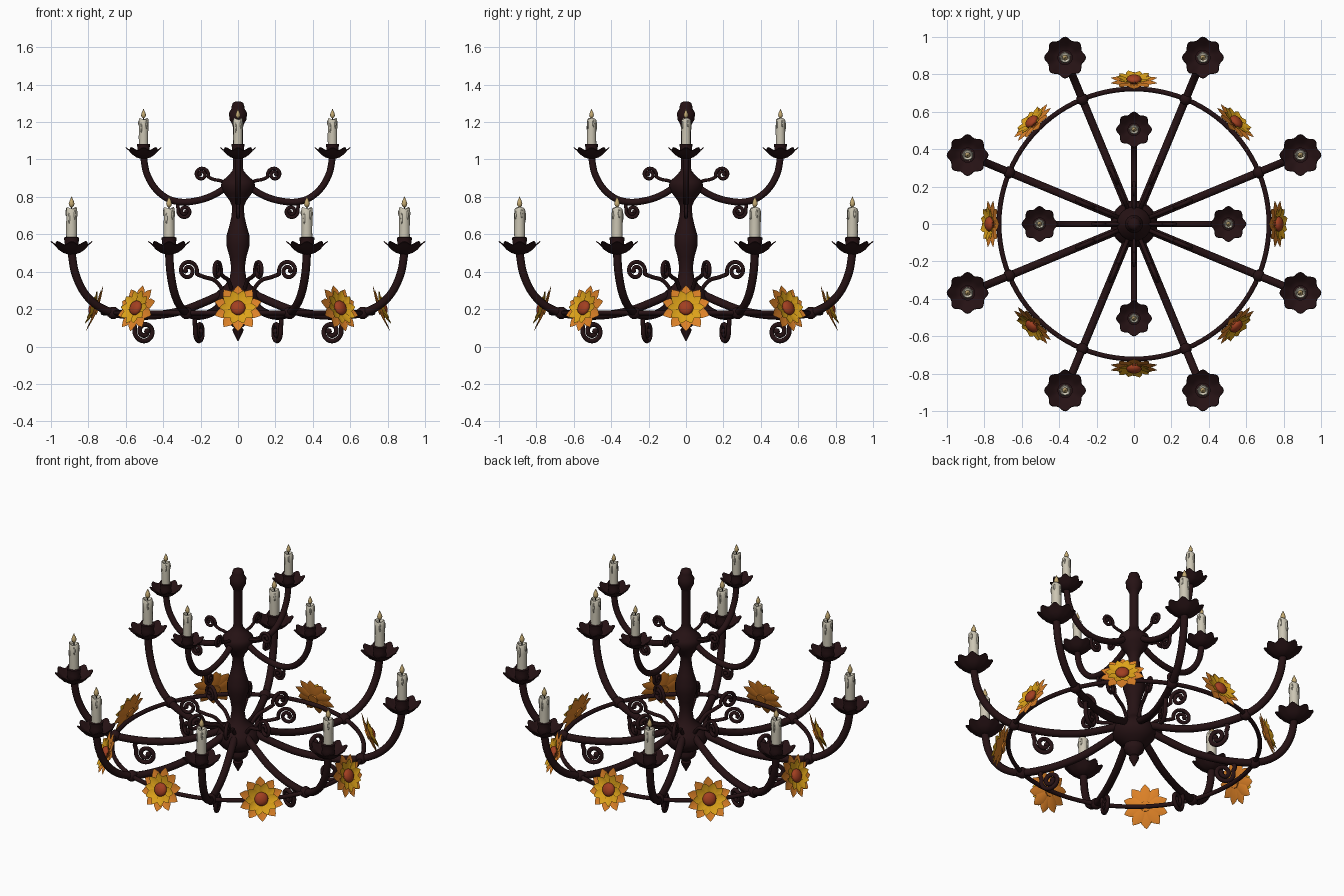
import bpy, bmesh, math
from math import sin, cos, pi, radians
from mathutils import Vector, Matrix

if "Cube" in bpy.data.objects:
    bpy.data.objects.remove(bpy.data.objects["Cube"])


def mat(name, c):
    m = bpy.data.materials.new(name)
    m.diffuse_color = (*c, 1)
    m.use_nodes = True
    m.node_tree.nodes["Principled BSDF"].inputs["Base Color"].default_value = m.diffuse_color
    return m


IRON = mat("dark_iron", (0.019, 0.006, 0.007))
WAX = mat("candle_wax", (0.60, 0.56, 0.45))
FLAME = mat("flame_gold", (0.55, 0.40, 0.17))
WICK = mat("wick_black", (0.01, 0.01, 0.01))
ORANGE = mat("petal_orange", (0.72, 0.22, 0.02))
YELLOW = mat("petal_yellow", (0.72, 0.36, 0.01))
RED = mat("flower_heart_red", (0.36, 0.05, 0.015))


def mesh_from(bm, name, m, angle=50):
    bmesh.ops.recalc_face_normals(bm, faces=bm.faces)
    me = bpy.data.meshes.new(name)
    bm.to_mesh(me)
    bm.free()
    me.materials.append(m)
    for p in me.polygons:
        p.use_smooth = True
    me.set_sharp_from_angle(angle=radians(angle))
    return me


def place(me, name, matrix=Matrix()):
    ob = bpy.data.objects.new(name, me)
    bpy.context.collection.objects.link(ob)
    ob.matrix_world = matrix
    return ob


def skin(bm, rings, caps=True):
    vs = [[bm.verts.new(p) for p in r] for r in rings]
    for a, b in zip(vs, vs[1:]):
        for i in range(len(a)):
            j = (i + 1) % len(a)
            bm.faces.new((a[i], a[j], b[j], b[i]))
    if caps:
        bm.faces.new(vs[0])
        bm.faces.new(vs[-1])


def lathe(name, prof, m, n=20, angle=50):
    bm = bmesh.new()
    skin(bm, [[(r * cos(2 * pi * i / n), r * sin(2 * pi * i / n), z) for i in range(n)] for r, z in prof])
    return mesh_from(bm, name, m, angle)


def smooth_path(pts, k=5):
    p = [Vector(q) for q in pts]
    p = [2 * p[0] - p[1]] + p + [2 * p[-1] - p[-2]]
    out = []
    for i in range(1, len(p) - 2):
        a, b, c, d = p[i - 1:i + 3]
        for s in range(k):
            t = s / k
            out.append(0.5 * (2 * b + (c - a) * t + (2 * a - 5 * b + 4 * c - d) * t * t
                              + (3 * b - a - 3 * c + d) * t ** 3))
    return out + [p[-2]]


def tube(name, path, rad, n=10, ball=0):
    """Round bar following a path of (radius, height) points in the xz plane."""
    bm = bmesh.new()
    rings = []
    for i, p in enumerate(path):
        t = (path[min(i + 1, len(path) - 1)] - path[max(i - 1, 0)]).normalized()
        nx, nz = -t.y, t.x
        rings.append([(p.x + nx * rad * cos(2 * pi * k / n), rad * sin(2 * pi * k / n),
                       p.y + nz * rad * cos(2 * pi * k / n)) for k in range(n)])
    skin(bm, rings)
    if ball:
        e = path[-1]
        bmesh.ops.create_uvsphere(bm, u_segments=10, v_segments=6, radius=ball,
                                  matrix=Matrix.Translation((e.x, 0, e.y)))
    return mesh_from(bm, name, IRON)


def scroll(name, stem, c, R, start, rad):
    path = smooth_path(stem + [(c[0] + R * cos(radians(start)), c[1] + R * sin(radians(start)))])
    steps = 36
    for i in range(1, steps + 1):
        f = i / steps
        a, r = radians(start - 560 * f), R * (1 - 0.75 * f)
        path.append(Vector((c[0] + r * cos(a), c[1] + r * sin(a))))
    return tube(name, path, rad, 8, rad * 1.3)


def rot(deg):
    return Matrix.Rotation(radians(deg), 4, 'Z')


# central column with both hubs and finials
place(lathe("central_column", [
    (0.003, 0.03), (0.026, 0.075), (0.03, 0.09), (0.022, 0.1), (0.055, 0.13), (0.06, 0.15), (0.055, 0.17),
    (0.09, 0.19), (0.12, 0.225), (0.125, 0.26), (0.11, 0.295), (0.07, 0.33), (0.045, 0.36), (0.036, 0.42),
    (0.045, 0.48), (0.062, 0.54), (0.062, 0.59), (0.045, 0.65), (0.034, 0.7), (0.032, 0.75), (0.045, 0.78),
    (0.075, 0.82), (0.092, 0.86), (0.085, 0.885), (0.05, 0.915), (0.03, 0.94), (0.026, 0.96), (0.026, 1.17),
    (0.032, 1.19), (0.046, 1.215), (0.048, 1.25), (0.036, 1.27), (0.034, 1.285), (0.028, 1.302),
    (0.012, 1.31)], IRON, 24), "central_column")

# ring joining the lower arms
bm = bmesh.new()
skin(bm, [[((0.722 + 0.013 * cos(k * pi / 4)) * cos(a), (0.722 + 0.013 * cos(k * pi / 4)) * sin(a),
            0.18 + 0.013 * sin(k * pi / 4)) for k in range(8)]
          for a in [2 * pi * i / 96 for i in range(97)]], False)
bmesh.ops.remove_doubles(bm, verts=bm.verts, dist=1e-5)
place(mesh_from(bm, "flower_ring", IRON), "flower_ring")

# scalloped drip cup, holder, candle, wick and flame (base at z = 0)
bm = bmesh.new()
N = 64
rings = []
for r, z, w in [(0.02, -0.012, 0), (0.045, -0.004, 0), (0.07, 0.012, 0.3), (0.09, 0.034, 0.7), (0.104, 0.046, 1),
                (0.101, 0.05, 1), (0.087, 0.04, 0.7), (0.066, 0.02, 0.3), (0.043, 0.008, 0), (0.02, 0.006, 0)]:
    ring = []
    for i in range(N):
        a = 2 * pi * i / N
        rr = r * (1 + 0.075 * w * cos(8 * a))
        ring.append((rr * cos(a), rr * sin(a), z + 0.009 * w * cos(8 * a)))
    rings.append(ring)
skin(bm, rings)
cup = mesh_from(bm, "drip_cup", IRON)
holder = lathe("candle_holder", [(0.025, 0.0), (0.04, 0.02), (0.036, 0.04), (0.041, 0.078), (0.03, 0.08)], IRON, 16)
bm = bmesh.new()
skin(bm, [[((r + 0.0012 * sin(3 * a + z * 40)) * cos(a), (r + 0.0012 * sin(3 * a + z * 40)) * sin(a),
            z + d * sin(2 * a + 1)) for a in [2 * pi * i / 16 for i in range(16)]]
          for r, z, d in [(0.029, 0.06, 0), (0.029, 0.12, 0), (0.029, 0.18, 0), (0.029, 0.23, 0.005),
                          (0.025, 0.236, 0.005), (0.018, 0.226, 0)]])
for a, z, l in [(0.4, 0.205, 0.024), (1.7, 0.19, 0.036), (3.0, 0.21, 0.018), (4.2, 0.18, 0.03), (5.4, 0.2, 0.026)]:
    bmesh.ops.create_uvsphere(bm, u_segments=8, v_segments=6, radius=1, matrix=Matrix.Translation(
        (0.028 * cos(a), 0.028 * sin(a), z)) @ Matrix.Diagonal((0.006, 0.006, l, 1)))
candle = mesh_from(bm, "candle", WAX)
wick = lathe("wick", [(0.003, 0.22), (0.003, 0.25)], WICK, 6)
flame = lathe("flame", [(0.003, 0.238), (0.012, 0.247), (0.0155, 0.258), (0.011, 0.274), (0.005, 0.287),
                        (0.001, 0.297)], FLAME, 10)


def candle_set(tier, deg, r, z, s):
    M = rot(deg) @ Matrix.Translation((r, 0, z)) @ Matrix.Scale(s, 4)
    for me in (cup, holder, candle, wick, flame):
        # the cups' scallops stay aligned with the world axes
        place(me, tier + "_" + me.name, M @ rot(-deg))


# lower tier: eight arms with scrolls and ring clamps
arm = tube("lower_arm", smooth_path([(0.08, 0.285), (0.2, 0.235), (0.33, 0.19), (0.47, 0.168), (0.6, 0.166),
                                     (0.72, 0.18), (0.82, 0.222), (0.895, 0.295), (0.943, 0.395),
                                     (0.963, 0.5)]), 0.022)
top_scroll = scroll("lower_top_scroll", [(0.07, 0.28), (0.13, 0.35), (0.19, 0.37)], (0.29, 0.405), 0.055, 200, 0.011)
low_scroll = scroll("lower_under_scroll", [(0.585, 0.166), (0.605, 0.135)], (0.54, 0.081), 0.06, 20, 0.013)
clamp = lathe("ring_clamp", [(0.012, -0.032), (0.03, -0.018), (0.033, 0), (0.03, 0.018), (0.012, 0.032)], IRON, 12)
for k in range(8):
    d = 22.5 + 45 * k
    for me in (arm, top_scroll, low_scroll):
        place(me, me.name, rot(d))
    place(clamp, "ring_clamp", rot(d) @ Matrix.Translation((0.722, 0, 0.18)))
    candle_set("lower", d, 0.963, 0.505, 1)

# upper tier: four arms with scrolls
arm2 = tube("upper_arm", smooth_path([(0.05, 0.86), (0.13, 0.81), (0.21, 0.782), (0.3, 0.772), (0.38, 0.793),
                                      (0.445, 0.848), (0.488, 0.925), (0.505, 1.01)]), 0.018)
top2 = scroll("upper_top_scroll", [(0.05, 0.86), (0.09, 0.885), (0.13, 0.893)], (0.195, 0.92), 0.038, 200, 0.009)
low2 = scroll("upper_under_scroll", [(0.31, 0.772), (0.322, 0.755)], (0.285, 0.722), 0.036, 20, 0.0095)
for k in range(4):
    for me in (arm2, top2, low2):
        place(me, me.name, rot(90 * k))
    candle_set("upper", 90 * k, 0.505, 1.015, 0.86)


# flowers: two layers of pointed petals round a domed heart, axis along +x
def petals(name, n, shift, length, width, x0, rise, m):
    bm = bmesh.new()
    for k in range(n):
        R = Matrix.Rotation(2 * pi * (k + shift) / n, 4, 'X')
        rows = []
        for t, w in [(0.12, 0.35), (0.35, 0.75), (0.58, 1), (0.78, 0.8), (0.92, 0.35), (1, 0.03)]:
            x = x0 + rise * t * t + 0.003 * (k % 2)
            rows.append([bm.verts.new(R @ Vector((x + 0.008 * abs(j) * w, j * w * width, t * length)))
                         for j in (-1, 0, 1)])
        for a, b in zip(rows, rows[1:]):
            for j in (0, 1):
                bm.faces.new((a[j], a[j + 1], b[j + 1], b[j]))
    bmesh.ops.solidify(bm, geom=bm.faces[:], thickness=0.003)
    return mesh_from(bm, name, m, 40)


outer = petals("outer_petals", 10, 0, 0.13, 0.032, -0.005, 0.016, ORANGE)
inner = petals("inner_petals", 10, 0.5, 0.098, 0.026, 0.006, 0.026, YELLOW)
bm = bmesh.new()
bmesh.ops.create_uvsphere(bm, u_segments=16, v_segments=10, radius=1, matrix=Matrix.Translation(
    (0.02, 0, 0)) @ Matrix.Diagonal((0.024, 0.04, 0.04, 1)))
heart = mesh_from(bm, "flower_heart", RED)
bm = bmesh.new()
bmesh.ops.create_cone(bm, cap_ends=True, segments=16, radius1=0.03, radius2=0.03, depth=0.01,
                      matrix=Matrix.Translation((-0.004, 0, 0)) @ Matrix.Rotation(pi / 2, 4, 'Y'))
back = mesh_from(bm, "flower_back", ORANGE)
for k in range(8):
    M = rot(45 * k) @ Matrix.Translation((0.755, 0, 0.2)) @ Matrix.Rotation(radians(-20), 4, 'Y')
    for me in (outer, inner, heart, back):
        place(me, me.name, M)
